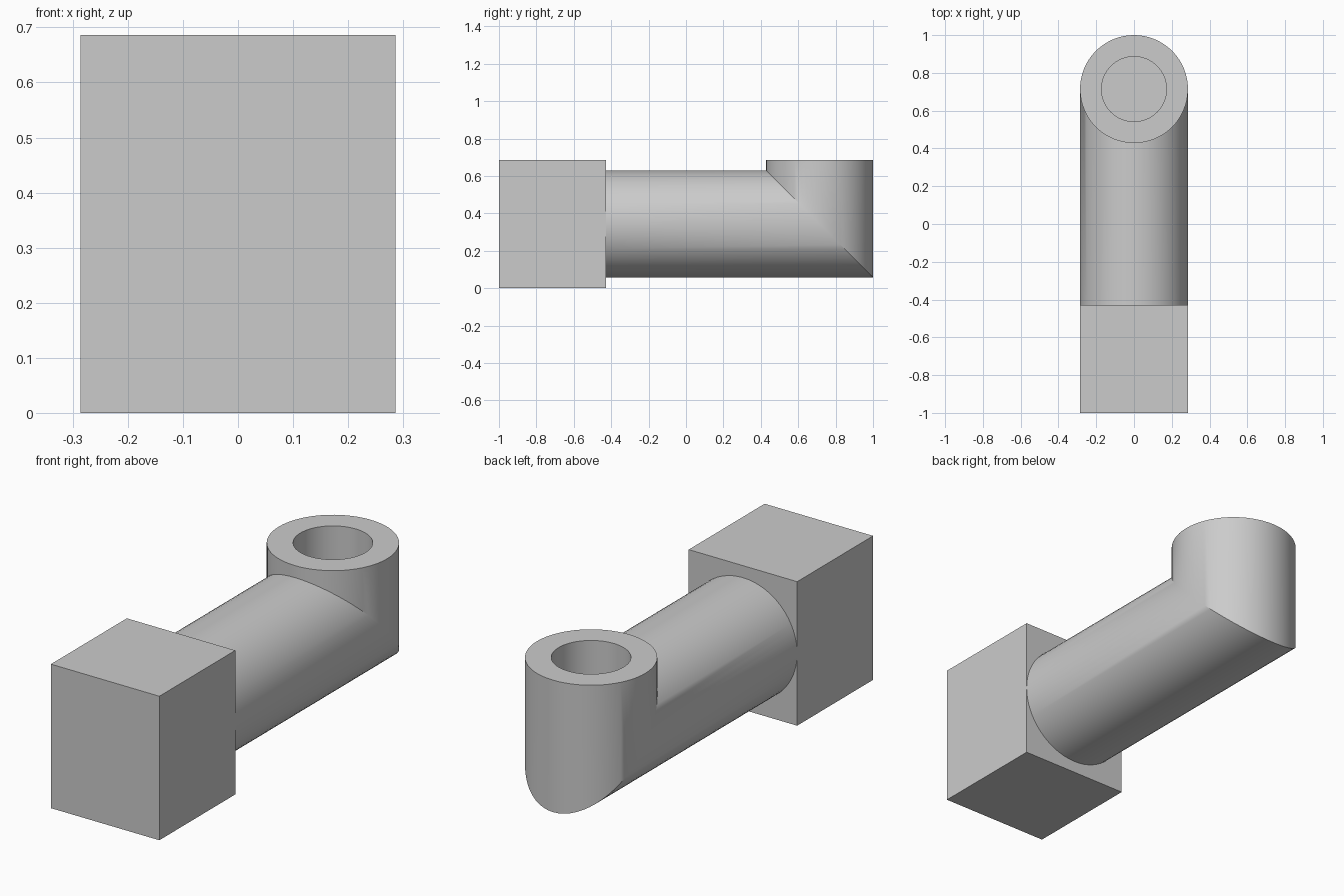
import bpy, bmesh
from math import cos, sin, pi, radians

if "Cube" in bpy.data.objects:
    bpy.data.objects.remove(bpy.data.objects["Cube"])

R, BORE = 2 / 7, 0.172      # outer and bore radius
H = 0.686                   # overall height
AXIS_Z = H / 2              # height of the horizontal arm axis
AXIS_Y = 1 - R              # position of the upright axis
BLOCK_BACK = -1 + 2 * R
SEGMENTS = 64

grey = bpy.data.materials.new("light_grey")
grey.use_nodes = True
colour = (0.6, 0.6, 0.6, 1)
grey.diffuse_color = colour
grey.node_tree.nodes["Principled BSDF"].inputs["Base Color"].default_value = colour


def finish(name, bm):
    bmesh.ops.recalc_face_normals(bm, faces=bm.faces)
    mesh = bpy.data.meshes.new(name)
    bm.to_mesh(mesh)
    bm.free()
    mesh.materials.append(grey)
    obj = bpy.data.objects.new(name, mesh)
    bpy.context.collection.objects.link(obj)
    return obj


# Square end block
bm = bmesh.new()
bmesh.ops.create_cube(bm, size=1)
bmesh.ops.scale(bm, vec=(2 * R, 2 * R, H), verts=bm.verts)
bmesh.ops.translate(bm, vec=(0, -1 + R, H / 2), verts=bm.verts)
finish("end_block", bm)

# Mitred elbow: arm, upright socket and blind bore as one run of rings
bm = bmesh.new()


def ring(place):
    angles = [2 * pi * i / SEGMENTS for i in range(SEGMENTS)]
    return [bm.verts.new(place(cos(a), sin(a))) for a in angles]


rings = [
    ring(lambda c, s: (R * c, BLOCK_BACK, AXIS_Z + R * s)),
    ring(lambda c, s: (R * c, AXIS_Y - R * s, AXIS_Z + R * s)),
    ring(lambda c, s: (R * c, AXIS_Y - R * s, H)),
    ring(lambda c, s: (BORE * c, AXIS_Y - BORE * s, H)),
    ring(lambda c, s: (BORE * c, AXIS_Y - BORE * s, AXIS_Z)),
]
for a, b in zip(rings, rings[1:]):
    for i in range(SEGMENTS):
        j = (i + 1) % SEGMENTS
        bm.faces.new((a[i], a[j], b[j], b[i]))
bm.faces.new(rings[0])      # joint with the block
bm.faces.new(rings[-1])     # bore floor
elbow = finish("elbow_arm", bm)

bpy.ops.object.select_all(action='DESELECT')
elbow.select_set(True)
bpy.context.view_layer.objects.active = elbow
bpy.ops.object.shade_smooth_by_angle(angle=radians(30))
